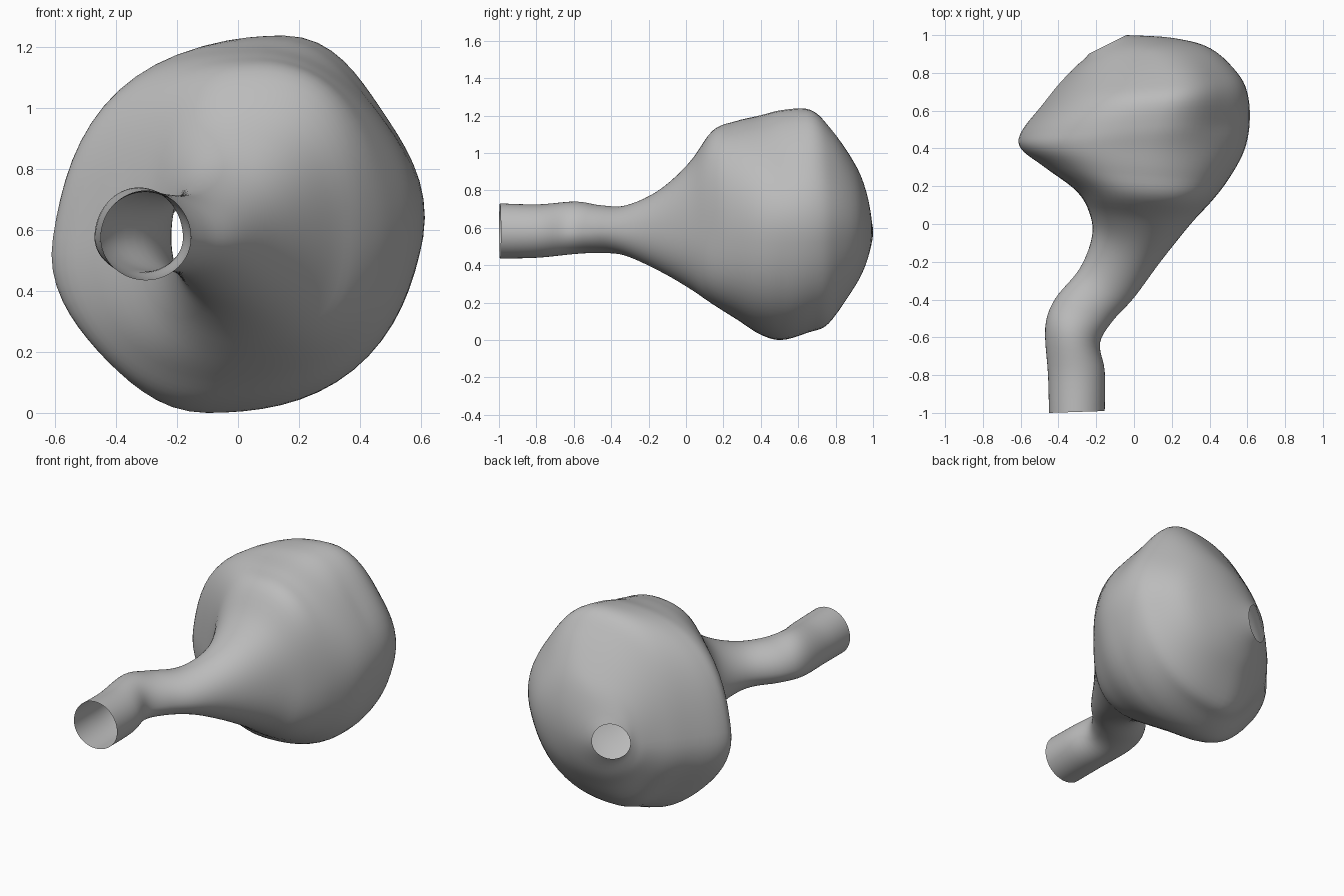
import bpy
import bmesh
import math
from mathutils import Vector

SEGMENTS = 64     # points around each ring
STEPS = 5         # rings between two stations
MIDDLE = 0.575    # height of the widest line

cube = bpy.data.objects.get("Cube")
if cube:
    bpy.data.objects.remove(cube, do_unlink=True)


def make_material(name, colour):
    material = bpy.data.materials.new(name)
    material.use_nodes = True
    material.diffuse_color = colour
    material.node_tree.nodes["Principled BSDF"].inputs["Base Color"].default_value = colour
    return material


def clamp(value):
    return min(1, max(0, value))


# Stations along the vessel: right edge (x, y), left edge (x, y), top z, bottom z
stations = [
    (-.45, -1, -.155, -.99, .73, .435),
    (-.455, -.8, -.155, -.78, .725, .44),
    (-.47, -.55, -.18, -.63, .74, .46),
    (-.42, -.4, -.11, -.51, .72, .465),
    (-.29, -.24, .0, -.39, .72, .45),
    (-.225, -.08, .14, -.2, .8, .37),
    (-.23, .04, .3, .0, .95, .275),
    (-.3, .17, .41, .12, 1.12, .19),
    (-.47, .3, .5, .24, 1.17, .11),
    (-.595, .4, .58, .39, 1.2, .03),
    (-.59, .49, .607, .54, 1.23, .0),
    (-.48, .63, .595, .69, 1.23, .04),
    (-.4, .73, .54, .8, 1.13, .085),
    (-.31, .83, .4, .93, .96, .25),
    (-.265, .87, .2, .985, .84, .35),
    (-.24, .9, -.04, 1, .69, .47),
]


def spline(a, b, c, d, t):
    """Smooth curve from b to c."""
    return [q + .5 * t * (r - p + t * (2 * p - 5 * q + 4 * r - s + t * (3 * (q - r) + s - p)))
            for p, q, r, s in zip(a, b, c, d)]


def ring_points(station):
    """Cross-section that is full in front and leans to one side further back."""
    right_x, right_y, left_x, left_y, top, bottom = station
    right = Vector((right_x, right_y, MIDDLE))
    left = Vector((left_x, left_y, MIDDLE))
    centre = (right + left) / 2
    across = left - centre
    tall = clamp((top - bottom - .3) / .7)
    back = clamp((centre.y - .1) / .4)
    lean = across.normalized() * .11 * tall * back
    for i in range(SEGMENTS):
        angle = math.tau * i / SEGMENTS
        c, s = math.cos(angle), math.sin(angle)
        height = top - MIDDLE if s > 0 else MIDDLE - bottom
        corner = math.sin(2 * angle)
        skew = .09 * (1 - back) - (.1 if corner > 0 else -.07) * back
        rise = Vector((0, 0, height)) + lean
        yield centre + (across * c + rise * s) * (1 + tall * skew * corner ** 2)


# Sample the stations smoothly
sections = []
for i in range(len(stations) - 1):
    before = stations[max(i - 1, 0)]
    after = stations[min(i + 2, len(stations) - 1)]
    for k in range(STEPS):
        sections.append(spline(before, stations[i], stations[i + 1], after, k / STEPS))
sections.append(stations[-1])

# Bulging vessel, an open shell with a mouth at each end
bm = bmesh.new()
rings = [[bm.verts.new(p) for p in ring_points(s)] for s in sections]
for lower, upper in zip(rings, rings[1:]):
    for i in range(SEGMENTS):
        j = (i + 1) % SEGMENTS
        bm.faces.new((lower[i], upper[i], upper[j], lower[j])).smooth = True
bmesh.ops.recalc_face_normals(bm, faces=bm.faces)
mesh = bpy.data.meshes.new("bulging_vessel")
bm.to_mesh(mesh)
bm.free()
mesh.materials.append(make_material("plain_grey", (.5, .5, .5, 1)))
vessel = bpy.data.objects.new("bulging_vessel", mesh)
bpy.context.collection.objects.link(vessel)
